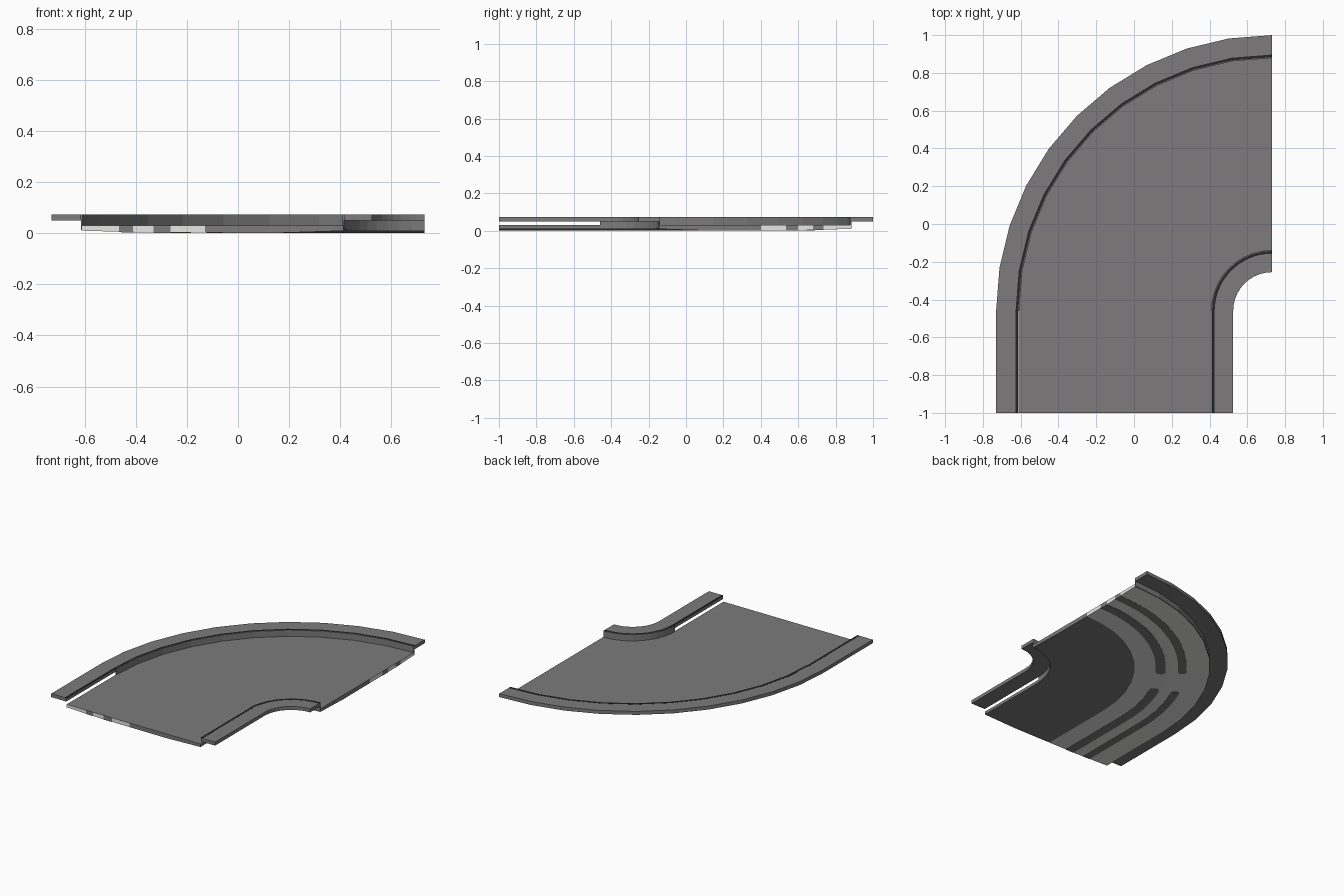
import bpy, bmesh, math

if "Cube" in bpy.data.objects:
    bpy.data.objects.remove(bpy.data.objects["Cube"])

# Curved road tile: everything is swept along one path (short straight + quarter turn)
CX, CY = 0.73, -0.46            # centre of the bend
SEGS = 10


def arc(a0, a1, n):
    return [("arc", math.radians(a0 + (a1 - a0) * i / n)) for i in range(n + 1)]


ARC = arc(0, 90, SEGS)
PATH = [("line", -1.0)] + ARC


def material(name, rgb):
    m = bpy.data.materials.new(name)
    m.diffuse_color = (*rgb, 1)
    m.use_nodes = True
    m.node_tree.nodes["Principled BSDF"].inputs["Base Color"].default_value = m.diffuse_color
    return m


ASPHALT = material("dark grey", (0.205, 0.198, 0.201))
PALE = material("pale grey", (0.80, 0.80, 0.79))
TRIM = material("near black", (0.02, 0.02, 0.02))


def point(station, r, z):
    kind, v = station
    if kind == "line":
        return (CX - r, v, z)
    return (CX - r * math.cos(v), CY + r * math.sin(v), z)


def never(r):
    return False


def finish(bm, name, mats=(ASPHALT, PALE)):
    bmesh.ops.recalc_face_normals(bm, faces=bm.faces)
    me = bpy.data.meshes.new(name)
    bm.to_mesh(me)
    bm.free()
    for m in mats:
        me.materials.append(m)
    ob = bpy.data.objects.new(name, me)
    bpy.context.collection.objects.link(ob)


def sweep_slab(name, radii, bottom, top, path, pale=never, pale_end=never,
               mats=(ASPHALT, PALE)):
    """Closed slab over the given radii; pale rules colour underside and end strips."""
    bm = bmesh.new()
    hi = [[bm.verts.new(point(s, r, top(r))) for r in radii] for s in path]
    lo = [[bm.verts.new(point(s, r, bottom(r))) for r in radii] for s in path]
    mids = [(a + b) / 2 for a, b in zip(radii, radii[1:])]
    last, edge = len(path) - 1, len(radii) - 1

    def face(verts, light=False):
        bm.faces.new(verts).material_index = int(light)

    for j in range(last):
        for i, mid in enumerate(mids):
            face((hi[j][i], hi[j][i + 1], hi[j + 1][i + 1], hi[j + 1][i]))
            face((lo[j][i], lo[j + 1][i], lo[j + 1][i + 1], lo[j][i + 1]), pale(mid))
        for i in (0, edge):
            face((hi[j][i], hi[j + 1][i], lo[j + 1][i], lo[j][i]))
    for j in (0, last):
        for i, mid in enumerate(mids):
            face((hi[j][i], hi[j][i + 1], lo[j][i + 1], lo[j][i]), pale_end(mid))
    finish(bm, name, mats)


def flat(z):
    return lambda r: z


def road_bottom(r):             # underside rises slightly towards both kerbs
    lift = 0.002 if r > 0.8 else 0.001
    return lift + 0.008 * max(0, (r - 1.085) / 0.25, (0.575 - r) / 0.25)


STRIPES = [(0.995, 1.06), (1.14, 1.195)]


def underside_pale(r):
    return r > 0.86


def end_pale(r):
    return r > 0.86 and not any(a < r < b for a, b in STRIPES)


# Road bed with a pale outer band underneath
sweep_slab("road_bed", [0.317, 0.575, 0.86, 0.995, 1.06, 1.085, 1.14, 1.195, 1.342],
           road_bottom, flat(0.03), PATH, underside_pale, end_pale)

# Dark stripes on the underside: thin plates with round ends, broken mid-bend
for n, (a, b) in enumerate(STRIPES):
    under = lambda r: road_bottom(r) - 0.0015
    over = lambda r: road_bottom(r) + 0.001
    mid, half = (a + b) / 2, (b - a) / 2
    runs = (("front", [("line", -1.0)] + arc(0, 23, 5), 23),
            ("back", arc(37, 90, 10), 37))
    for where, path, end in runs:
        sweep_slab(f"{where}_stripe_{n}", [a, b], under, over, path)
        bm = bmesh.new()
        bmesh.ops.create_cone(bm, cap_ends=True, segments=16, radius1=half, radius2=half,
                              depth=0.0025)
        bmesh.ops.translate(bm, verts=bm.verts,
                            vec=point(("arc", math.radians(end)), mid, under(mid) + 0.00125))
        finish(bm, f"{where}_stripe_end_{n}")

# Pavements with dark edge trim run the full length; kerb walls only follow the bend
for side, walk, kerb, trim in (
        ("outer", [1.345, 1.46], [1.338, 1.345], [1.343, 1.357]),
        ("inner", [0.205, 0.315], [0.315, 0.322], [0.303, 0.317])):
    sweep_slab(side + "_pavement", walk, flat(0.049), flat(0.073), PATH)
    sweep_slab(side + "_kerb", kerb, flat(0.012), flat(0.073), ARC)
    sweep_slab(side + "_edge_trim", trim, flat(0.0725), flat(0.0738), PATH, mats=(TRIM,))
